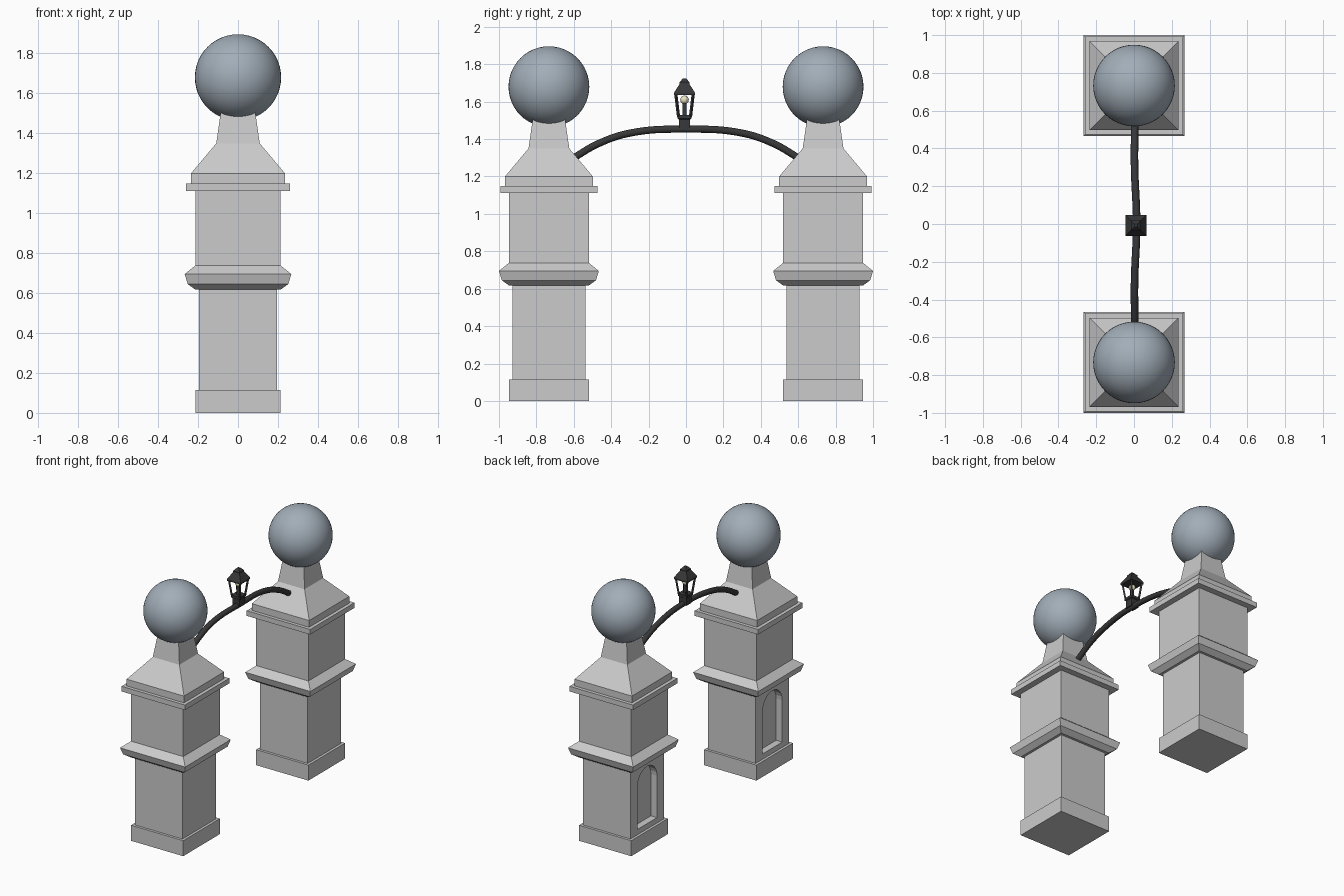
import bpy, bmesh, math
from mathutils import Vector

if "Cube" in bpy.data.objects:
    bpy.data.objects.remove(bpy.data.objects["Cube"])

PY = 0.733  # pillar distance from centre


def material(name, color):
    m = bpy.data.materials.new(name)
    m.diffuse_color = (*color, 1)
    m.use_nodes = True
    m.node_tree.nodes["Principled BSDF"].inputs["Base Color"].default_value = m.diffuse_color
    return m


METAL = material("dark_metal", (0.04, 0.04, 0.04))
BALL = material("blue_grey_stone", (0.36, 0.42, 0.48))
GLOW = material("warm_glass", (0.85, 0.78, 0.55))


def finish(name, bm, mat=None, loc=(0, 0, 0)):
    bmesh.ops.recalc_face_normals(bm, faces=bm.faces)
    me = bpy.data.meshes.new(name)
    bm.to_mesh(me)
    bm.free()
    ob = bpy.data.objects.new(name, me)
    ob.location = loc
    bpy.context.collection.objects.link(ob)
    if mat:
        me.materials.append(mat)
    return ob


def square_loft(name, profile, loc=(0, 0, 0), mat=None):
    """Stack of square rings given as (half width, height)."""
    bm = bmesh.new()
    rings = [[bm.verts.new((sx * h, sy * h, z))
              for sx, sy in ((-1, -1), (1, -1), (1, 1), (-1, 1))] for h, z in profile]
    for a, b in zip(rings, rings[1:]):
        for i in range(4):
            j = (i + 1) % 4
            bm.faces.new((a[i], a[j], b[j], b[i]))
    bm.faces.new(rings[0])
    bm.faces.new(rings[-1])
    return finish(name, bm, mat, loc)


def sphere(name, r, loc, mat, seg):
    bm = bmesh.new()
    bmesh.ops.create_uvsphere(bm, u_segments=seg, v_segments=seg // 2, radius=r)
    for f in bm.faces:
        f.smooth = True
    return finish(name, bm, mat, loc)


def tube(name, points, r, mat):
    cu = bpy.data.curves.new(name, 'CURVE')
    cu.dimensions = '3D'
    cu.bevel_depth = r
    cu.bevel_resolution = 3
    cu.resolution_u = 8
    cu.use_fill_caps = True
    sp = cu.splines.new('BEZIER')
    sp.bezier_points.add(len(points) - 1)
    for bp, p in zip(sp.bezier_points, points):
        bp.co = p
        bp.handle_left_type = bp.handle_right_type = 'AUTO'
    cu.materials.append(mat)
    ob = bpy.data.objects.new(name, cu)
    bpy.context.collection.objects.link(ob)
    return ob


def bar(name, a, b, r, mat):
    """Square bar between two points."""
    a, b = Vector(a), Vector(b)
    ob = square_loft(name, [(r, 0), (r, (b - a).length)], a, mat)
    ob.rotation_euler = (b - a).to_track_quat('Z', 'Y').to_euler()
    return ob


def cut_niche(shaft, y):
    """Arched recess in the left (-x) face."""
    w, z0, z1, depth = 0.115, 0.155, 0.465, 0.05
    outline = [(-w, z0), (w, z0)]
    outline += [(w * math.cos(math.pi * i / 12), z1 + w * math.sin(math.pi * i / 12))
                for i in range(13)]
    bm = bmesh.new()
    f = bm.faces.new([bm.verts.new((-0.25, y + a, z)) for a, z in outline])
    ext = bmesh.ops.extrude_face_region(bm, geom=[f])
    bmesh.ops.translate(bm, vec=(0.055 + depth, 0, 0),
                        verts=[v for v in ext["geom"] if isinstance(v, bmesh.types.BMVert)])
    cutter = finish("niche_cutter", bm)
    cutter.hide_render = True
    mod = shaft.modifiers.new("niche", 'BOOLEAN')
    mod.operation = 'DIFFERENCE'
    mod.solver = 'EXACT'
    mod.object = cutter
    bpy.context.view_layer.objects.active = shaft
    bpy.ops.object.modifier_apply(modifier=mod.name)
    bpy.data.objects.remove(cutter)


# Pillars
for label, y in (("front", -PY), ("back", PY)):
    at = (0, y, 0)
    square_loft(label + "_plinth", [(0.214, 0), (0.214, 0.115)], at)
    shaft = square_loft(label + "_lower_shaft", [(0.195, 0.115), (0.195, 0.62)], at)
    cut_niche(shaft, y)
    square_loft(label + "_moulding", [(0.213, 0.617), (0.252, 0.645), (0.267, 0.695), (0.214, 0.738)], at)
    square_loft(label + "_upper_shaft", [(0.214, 0.735), (0.214, 1.112)], at)
    square_loft(label + "_cap", [(0.26, 1.112), (0.26, 1.15), (0.235, 1.15), (0.235, 1.2),
                                 (0.109, 1.35), (0.088, 1.495), (0.088, 1.53)], at)
    sphere(label + "_ball", 0.216, (0, y, 1.68), BALL, 48)

# Arched arm joining the two caps
half = [(0.6, 1.3), (0.47, 1.375), (0.3, 1.432)]
tube("arched_arm", [(0.003, -y, z) for y, z in half] + [(0.014, 0, 1.453)]
     + [(0.003, y, z) for y, z in reversed(half)], 0.02, METAL)

# Lantern
LX, LY = 0.01, -0.008
at = (LX, LY, 0)
square_loft("lantern_stem", [(0.03, 1.45), (0.03, 1.505), (0.037, 1.51), (0.037, 1.528)], at, METAL)
for sx in (-1, 1):
    for sy in (-1, 1):
        bar("lantern_post", (LX + sx * 0.032, LY + sy * 0.032, 1.52),
            (LX + sx * 0.047, LY + sy * 0.047, 1.645), 0.006, METAL)
square_loft("lantern_roof", [(0.056, 1.635), (0.056, 1.648), (0.026, 1.695), (0.026, 1.705),
                             (0.008, 1.725)], at, METAL)
square_loft("bulb_holder", [(0.01, 1.52), (0.01, 1.59)], at, METAL)
sphere("bulb", 0.023, (LX, LY, 1.61), GLOW, 16)
